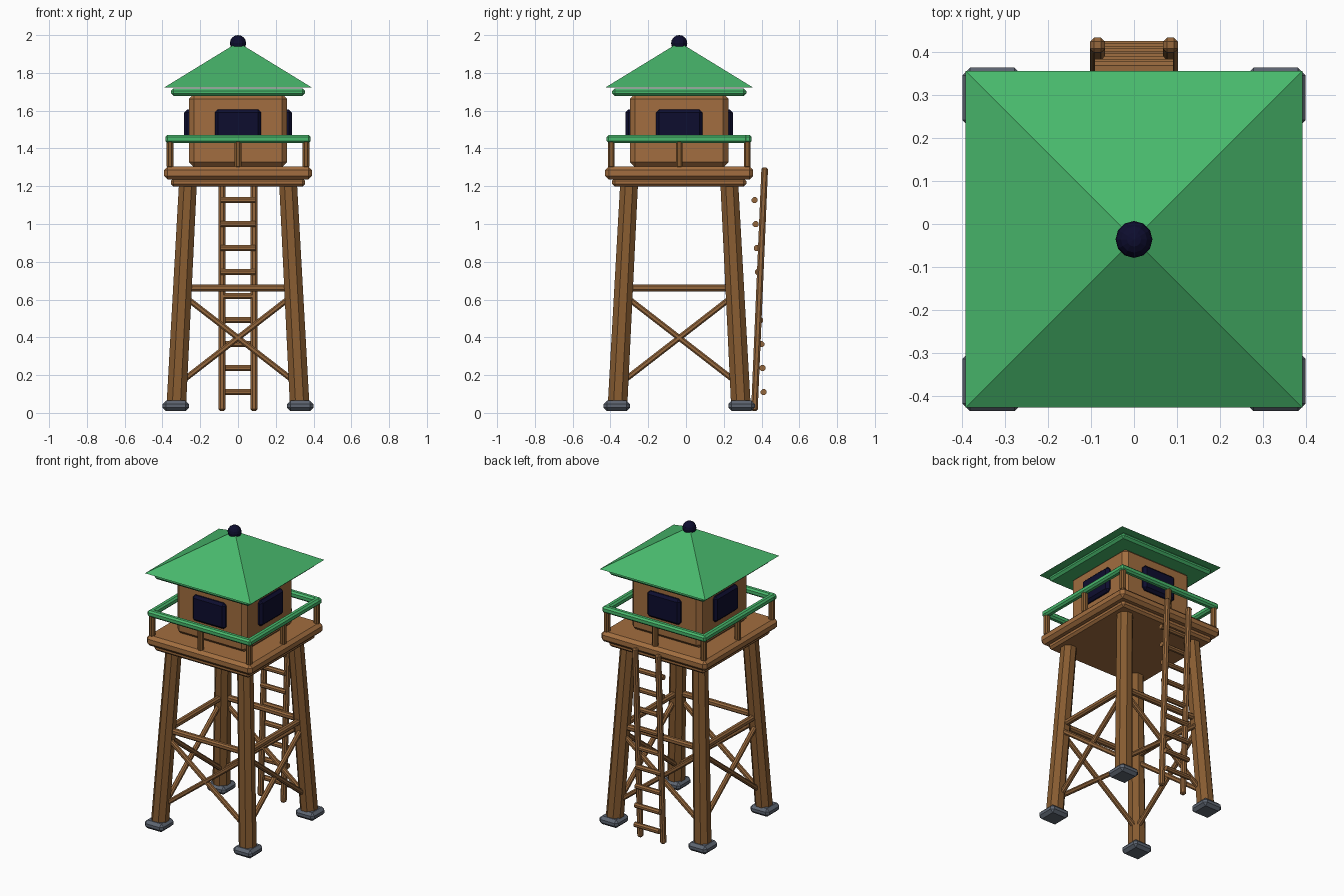
import bpy, bmesh
from math import pi
from mathutils import Matrix, Vector

cube = bpy.data.objects.get("Cube")
if cube:
    bpy.data.objects.remove(cube, do_unlink=True)

CY = -0.036  # tower axis; the ladder sits behind it


def material(name, rgb):
    mat = bpy.data.materials.new(name)
    mat.use_nodes = True
    mat.diffuse_color = (*rgb, 1)
    mat.node_tree.nodes["Principled BSDF"].inputs["Base Color"].default_value = (*rgb, 1)
    return mat


PLANK = material("plank wood", (0.36, 0.155, 0.05))
TIMBER = material("timber wood", (0.24, 0.105, 0.03))
LIGHT = material("brace wood", (0.3, 0.135, 0.045))
GREEN = material("roof green", (0.065, 0.48, 0.15))
NAVY = material("dark navy", (0.004, 0.004, 0.028))
STONE = material("footing stone", (0.11, 0.13, 0.165))


def finish(name, bm, mat, matrix=Matrix()):
    mesh = bpy.data.meshes.new(name)
    bm.transform(matrix)
    bm.to_mesh(mesh)
    bm.free()
    mesh.materials.append(mat)
    obj = bpy.data.objects.new(name, mesh)
    bpy.context.collection.objects.link(obj)
    return obj


def box(name, centre, size, mat, bevel, matrix=None):
    bm = bmesh.new()
    bmesh.ops.create_cube(bm, size=1)
    bmesh.ops.scale(bm, vec=size, verts=bm.verts)
    bmesh.ops.bevel(bm, geom=bm.edges[:], offset=bevel, segments=1, affect="EDGES")
    return finish(name, bm, mat, matrix or Matrix.Translation(centre))


def along(a, b):
    a, b = Vector(a), Vector(b)
    turn = (b - a).to_track_quat("Z", "Y").to_matrix().to_4x4()
    return Matrix.Translation((a + b) / 2) @ turn, (b - a).length


def beam(name, a, b, width, mat):
    matrix, length = along(a, b)
    return box(name, None, (width, width, length), mat, width * 0.26, matrix)


def rod(name, a, b, r1, r2, mat, sides=8):
    matrix, length = along(a, b)
    bm = bmesh.new()
    bmesh.ops.create_cone(bm, cap_ends=True, segments=sides, radius1=r1, radius2=r2, depth=length)
    bmesh.ops.rotate(bm, verts=bm.verts, matrix=Matrix.Rotation(pi / sides, 3, "Z"))
    return finish(name, bm, mat, matrix)


# Four splayed legs on stone footings
for sx in (-1, 1):
    for sy in (-1, 1):
        side = ("front" if sy < 0 else "back") + ("_left" if sx > 0 else "_right")
        box(side + "_footing", (sx * 0.33, CY + sy * 0.33, 0.037), (0.14, 0.14, 0.055), STONE, 0.018)
        rod(side + "_leg", (sx * 0.327, CY + sy * 0.327, 0.03),
            (sx * 0.265, CY + sy * 0.265, 1.22), 0.056, 0.051, TIMBER)

# Deck, cabin and eave slabs
box("deck_frame", (0, CY, 1.22), (0.71, 0.71, 0.045), PLANK, 0.014)
box("deck", (0, CY, 1.27), (0.784, 0.784, 0.07), PLANK, 0.02)
box("cabin", (0, CY, 1.495), (0.52, 0.52, 0.39), PLANK, 0.027)
box("eave", (0, CY, 1.698), (0.71, 0.71, 0.04), GREEN, 0.014)

# Pyramid roof and ball finial
rod("roof", (0, CY, 1.722), (0, CY, 1.962), 0.392 * 2 ** 0.5, 0, GREEN, 4)
bm = bmesh.new()
bmesh.ops.create_uvsphere(bm, u_segments=12, v_segments=8, radius=0.043)
finish("finial", bm, NAVY, Matrix.Translation((0, CY, 1.957)))

# Braces, railing and windows repeat on every side
for i, side in enumerate(("front", "left", "back", "right")):
    turn = Matrix.Translation((0, CY, 0)) @ Matrix.Rotation(i * pi / 2, 4, "Z")

    def at(x, y, z):
        return turn @ Vector((x, y, z))

    beam(side + "_cross_bar", at(-0.27, -0.293, 0.662), at(0.27, -0.293, 0.662), 0.037, LIGHT)
    for s in (-1, 1):
        beam(side + ("_rising_brace" if s > 0 else "_falling_brace"),
             at(-s * 0.3, -0.305, 0.165), at(s * 0.275, -0.305, 0.61), 0.03, LIGHT)
    for x, part in ((-0.36, "_corner_post"), (0, "_middle_post")):
        beam(side + part, at(x, -0.36, 1.295), at(x, -0.36, 1.445), 0.036, TIMBER)
    reach = 0.385 if i % 2 == 0 else 0.37
    beam(side + "_handrail", at(-reach, -0.363, 1.45), at(reach, -0.363, 1.45), 0.042, GREEN)
    box(side + "_window", None, (0.245, 0.05, 0.172), NAVY, 0.016,
        turn @ Matrix.Translation((0, -0.26, 1.52)))

# Ladder at the back
for s, side in ((1, "left"), (-1, "right")):
    beam(side + "_ladder_rail", (s * 0.085, 0.362, 0.01), (s * 0.085, 0.417, 1.3), 0.035, LIGHT)
for i in range(9):
    y, z = 0.411 - 0.006 * i, 0.11 + 0.127 * i
    rod("ladder_rung", (-0.092, y, z), (0.092, y, z), 0.017, 0.017, LIGHT)
